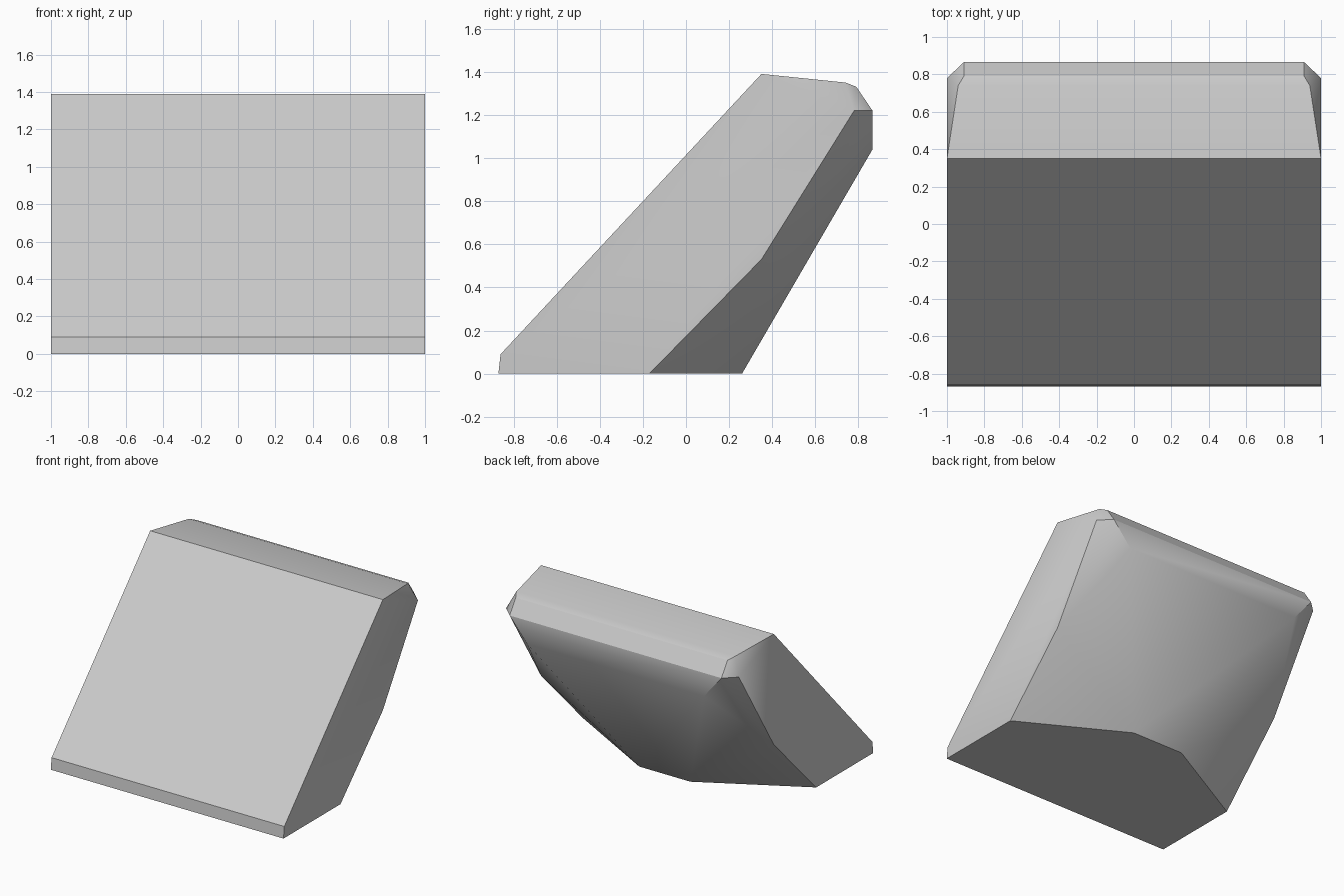
import bpy, bmesh, math

cube = bpy.data.objects.get("Cube")
if cube:
    bpy.data.objects.remove(cube, do_unlink=True)

# Plain grey finish
grey = bpy.data.materials.new("light_grey")
grey.use_nodes = True
colour = (0.6, 0.6, 0.6, 1)
grey.diffuse_color = colour
grey.node_tree.nodes["Principled BSDF"].inputs["Base Color"].default_value = colour

# Corners of the left half; the right half mirrors them
corners = [
    (1, -0.87, 0), (1, -0.86, 0.09), (1, 0.35, 1.39),          # front lip and slope
    (0.94, 0.74, 1.35), (0.91, 0.79, 1.33),                    # rounded top edge
    (1, 0.78, 1.22), (0.91, 0.865, 1.22), (0.76, 0.865, 1.04),  # back chamfer
    (1, 0.35, 0.53), (1, -0.17, 0), (0.22, 0.26, 0),           # tapered underside
]

# Faceted wedge body: the convex shell around the mirrored corners
bm = bmesh.new()
for x, y, z in corners:
    for side in (1, -1):
        bm.verts.new((side * x, y, z))
bmesh.ops.convex_hull(bm, input=bm.verts[:])
bmesh.ops.dissolve_limit(bm, angle_limit=math.radians(0.5),
                         verts=bm.verts[:], edges=bm.edges[:])
bmesh.ops.recalc_face_normals(bm, faces=bm.faces[:])
mesh = bpy.data.meshes.new("wedge_body")
bm.to_mesh(mesh)
bm.free()
mesh.materials.append(grey)
body = bpy.data.objects.new("wedge_body", mesh)
bpy.context.collection.objects.link(body)

# Soft shading over the shallow creases, sharp main edges
bpy.ops.object.select_all(action="DESELECT")
body.select_set(True)
bpy.context.view_layer.objects.active = body
bpy.ops.object.shade_smooth_by_angle(angle=math.radians(32))
